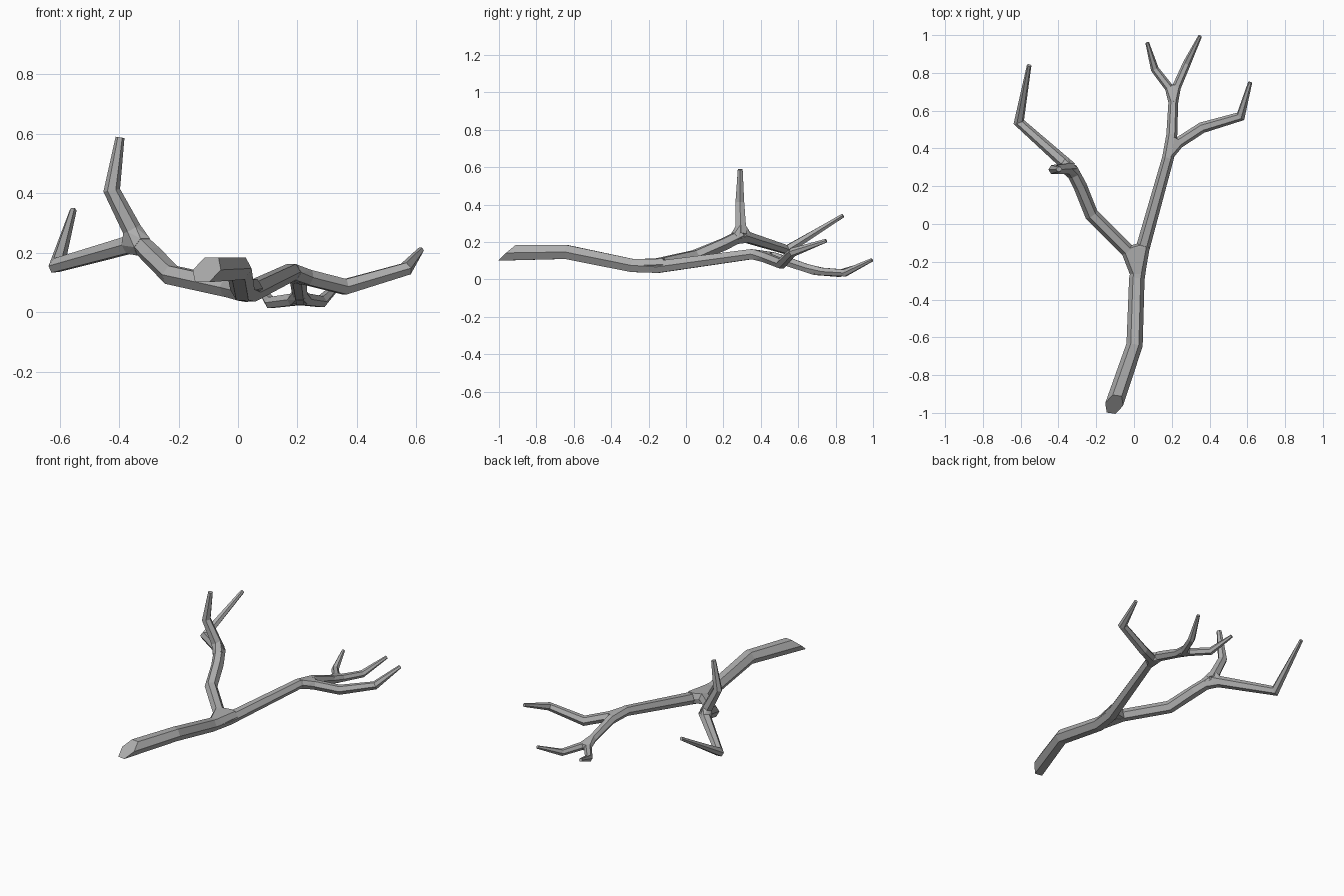
import bpy
import bmesh
import math
from mathutils import Vector

cube = bpy.data.objects.get("Cube")
if cube:
    bpy.data.objects.remove(cube, do_unlink=True)

SIDES = 6

bark = bpy.data.materials.new("grey_bark")
bark.use_nodes = True
GREY = (0.42, 0.42, 0.42, 1)
bark.diffuse_color = GREY
bark.node_tree.nodes["Principled BSDF"].inputs["Base Color"].default_value = GREY


def finish(bm, name):
    bmesh.ops.recalc_face_normals(bm, faces=bm.faces[:])
    mesh = bpy.data.meshes.new(name)
    bm.to_mesh(mesh)
    bm.free()
    mesh.materials.append(bark)
    obj = bpy.data.objects.new(name, mesh)
    bpy.context.collection.objects.link(obj)


def ring(center, radius, direction, plane):
    """Hexagon around a segment, slid along it onto the mitre plane."""
    side = direction.cross(Vector((0, 0, 1)))
    if side.length < 0.5:
        side = Vector((1, 0, 0)) - direction * direction.x
    side.normalize()
    up = side.cross(direction)
    points = []
    for i in range(SIDES):
        a = math.tau * i / SIDES
        off = (side * math.cos(a) + up * math.sin(a)) * radius
        off -= direction * (off.dot(plane) / direction.dot(plane))
        points.append(center + off)
    return points


def limb(name, path, start_cut=None):
    """Tapered six-sided tube; path holds (x, y, z, radius)."""
    pts = [Vector(p[:3]) for p in path]
    dirs = [(b - a).normalized() for a, b in zip(pts, pts[1:])]
    bm = bmesh.new()
    rows = []
    for i, p in enumerate(pts):
        d = dirs[max(i - 1, 0)]
        plane = (d + dirs[min(i, len(dirs) - 1)]).normalized()
        if i == 0:
            plane = Vector(start_cut) if start_cut else d
        loop = ring(p, path[i][3], d, plane)
        if rows:
            # pick the rotation that keeps the tube untwisted
            prev = [v.co - pts[i - 1] for v in rows[-1]]
            k = min(range(SIDES), key=lambda s: sum(
                (prev[j] - loop[(j + s) % SIDES] + p).cross(d).length
                for j in range(SIDES)))
            loop = loop[k:] + loop[:k]
        rows.append([bm.verts.new(v) for v in loop])
    for a, b in zip(rows, rows[1:]):
        for j in range(SIDES):
            n = (j + 1) % SIDES
            bm.faces.new((a[j], a[n], b[n], b[j]))
    bm.faces.new(rows[0])
    bm.faces.new(rows[-1])
    finish(bm, name)


def crotch(name, center, arms):
    """Hull web joining limbs; arms hold (target, distance, radius)."""
    bm = bmesh.new()
    c = Vector(center)
    for target, dist, radius in arms:
        d = (Vector(target) - c).normalized()
        for v in ring(c + d * dist, radius, d, d):
            bm.verts.new(v)
    res = bmesh.ops.convex_hull(bm, input=bm.verts[:])
    loose = {v for v in res["geom_interior"] if isinstance(v, bmesh.types.BMVert)}
    bmesh.ops.delete(bm, geom=list(loose), context='VERTS')
    finish(bm, name)


# Main stem with its slanted cut end
limb("main_stem", [(-0.105, -0.955, 0.142, 0.047), (0.003, -0.64, 0.147, 0.043),
                   (0.015, -0.29, 0.075, 0.041), (0.04, -0.15, 0.067, 0.037),
                   (0.18, 0.35, 0.135, 0.031), (0.2, 0.47, 0.12, 0.029),
                   (0.21, 0.69, 0.045, 0.025)], start_cut=(-0.1, -0.64, 0.76))

# Forked tip of the main stem
fork = (0.21, 0.69, 0.045)
limb("tip_twig_right", [(*fork, 0.024), (0.11, 0.82, 0.032, 0.021), (0.07, 0.96, 0.085, 0.01)])
limb("tip_twig_left", [(*fork, 0.024), (0.28, 0.85, 0.035, 0.021), (0.35, 0.995, 0.105, 0.01)])
crotch("tip_crotch", fork, [((0.2, 0.47, 0.12), 0.05, 0.026),
                            ((0.11, 0.82, 0.032), 0.045, 0.022),
                            ((0.28, 0.85, 0.035), 0.045, 0.022)])

# Branch on the left side
fork = (0.19, 0.4, 0.128)
limb("left_branch", [(*fork, 0.03), (0.36, 0.51, 0.085, 0.029),
                     (0.565, 0.57, 0.145, 0.024), (0.615, 0.75, 0.208, 0.011)])
crotch("left_crotch", fork, [((0.18, 0.35, 0.135), 0.04, 0.031),
                             ((0.2, 0.47, 0.12), 0.06, 0.029),
                             ((0.36, 0.51, 0.085), 0.06, 0.029)])

# Branch on the right side, ending in an upright and a low twig
fork = (0.025, -0.2, 0.07)
knot = (-0.335, 0.295, 0.235)
limb("right_branch", [(*fork, 0.036), (-0.225, 0.05, 0.125, 0.036),
                      (-0.285, 0.2, 0.187, 0.036), (*knot, 0.034)])
crotch("right_crotch", fork, [((0.015, -0.29, 0.075), 0.07, 0.04),
                              ((0.18, 0.35, 0.135), 0.09, 0.036),
                              ((-0.225, 0.05, 0.125), 0.09, 0.035)])
limb("upright_twig", [(*knot, 0.034), (-0.425, 0.288, 0.41, 0.027), (-0.397, 0.29, 0.588, 0.015)])
limb("low_twig", [(*knot, 0.034), (-0.61, 0.54, 0.158, 0.026), (-0.555, 0.84, 0.342, 0.012)])
crotch("knot_crotch", knot, [((-0.285, 0.2, 0.187), 0.04, 0.036),
                             ((-0.425, 0.288, 0.41), 0.05, 0.032),
                             ((-0.61, 0.54, 0.158), 0.05, 0.032)])
